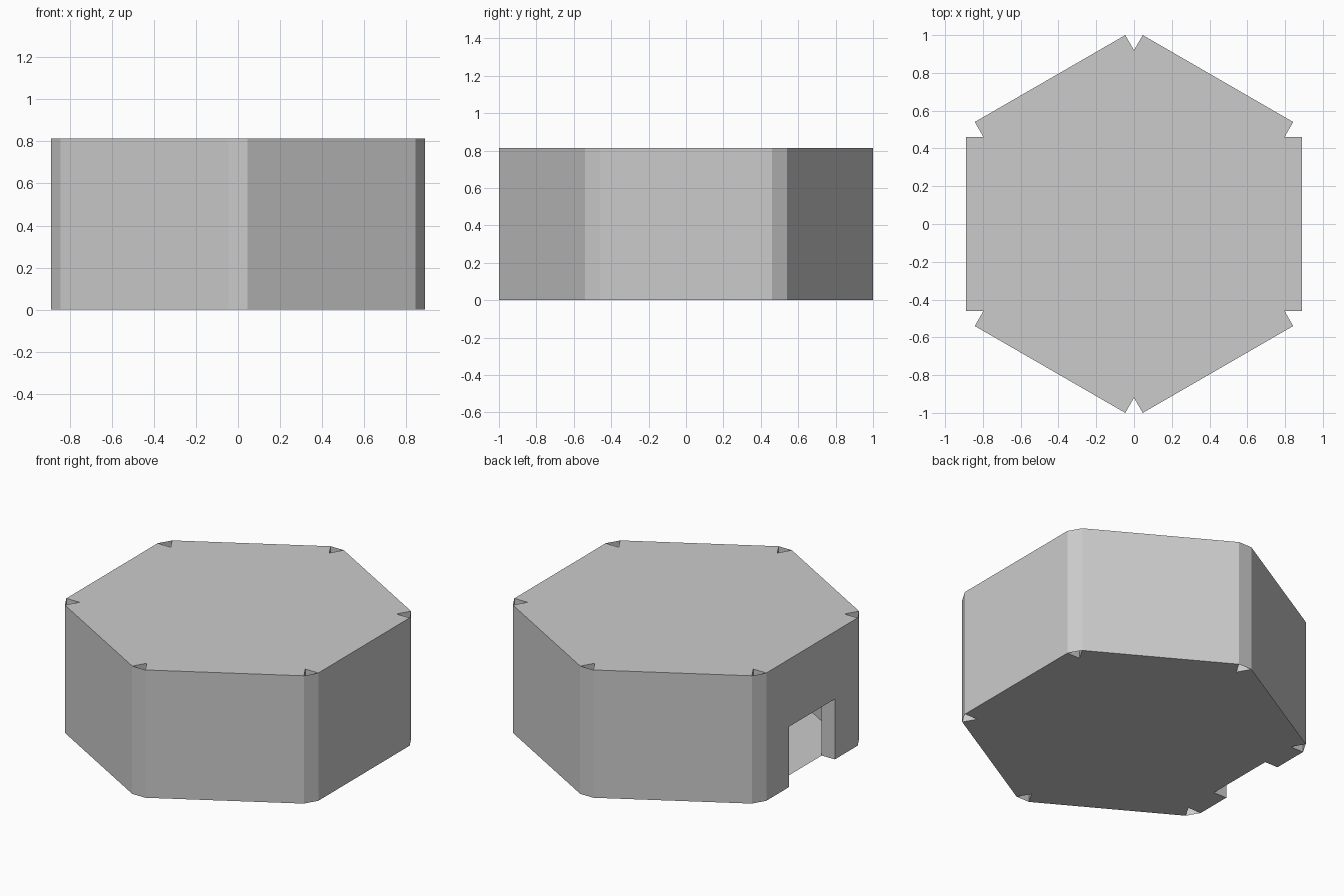
import bpy, bmesh
from math import sin, cos, pi, radians
from mathutils import Matrix, Vector

if "Cube" in bpy.data.objects:
    bpy.data.objects.remove(bpy.data.objects["Cube"])

R = 0.92          # inner hexagon radius (and panel length)
T = 0.0924        # wall thickness
H = 0.815         # height
A = R * cos(pi / 6)
DOOR_W, DOOR_H = 0.23, 0.385


def finish(name, bm):
    mesh = bpy.data.meshes.new(name)
    bm.to_mesh(mesh)
    bm.free()
    ob = bpy.data.objects.new(name, mesh)
    bpy.context.collection.objects.link(ob)
    return ob


def wall(name, angle, profile):
    """Upright panel from a (sideways, up) outline, extruded outward."""
    bm = bmesh.new()
    face = bm.faces.new([bm.verts.new((A, y, z)) for y, z in profile])
    ext = bmesh.ops.extrude_face_region(bm, geom=[face], use_keep_orig=True)
    moved = [g for g in ext["geom"] if isinstance(g, bmesh.types.BMVert)]
    bmesh.ops.translate(bm, vec=(T, 0, 0), verts=moved)
    bmesh.ops.recalc_face_normals(bm, faces=bm.faces)
    bmesh.ops.transform(bm, matrix=Matrix.Rotation(angle, 4, 'Z'), verts=bm.verts)
    return finish(name, bm)


def hex_sheet(name, z, up):
    bm = bmesh.new()
    pts = [(R * cos(pi / 6 + i * pi / 3), R * sin(pi / 6 + i * pi / 3), z) for i in range(6)]
    bm.faces.new([bm.verts.new(p) for p in (pts if up else pts[::-1])])
    return finish(name, bm)


# Six wall panels, the one facing -x has a doorway
h = R / 2
plain = [(-h, 0), (h, 0), (h, H), (-h, H)]
door = [(-h, 0), (-DOOR_W, 0), (-DOOR_W, DOOR_H), (DOOR_W, DOOR_H),
        (DOOR_W, 0), (h, 0), (h, H), (-h, H)]
for i in range(6):
    if i == 3:
        wall("door_wall", pi, door)
    else:
        wall(f"wall_{i}", i * pi / 3, plain)

# Thin corner strips bridging the gaps between panels
for i in range(6):
    bm = bmesh.new()
    x, w = R + T * cos(pi / 6), T * sin(pi / 6)
    bm.faces.new([bm.verts.new(p) for p in
                  ((x, -w, 0), (x, w, 0), (x, w, H), (x, -w, H))])
    bmesh.ops.transform(bm, matrix=Matrix.Rotation(pi / 6 + i * pi / 3, 4, 'Z'), verts=bm.verts)
    finish(f"corner_strip_{i}", bm)

# Roof and floor
hex_sheet("roof", H, True)
hex_sheet("floor", 0, False)
